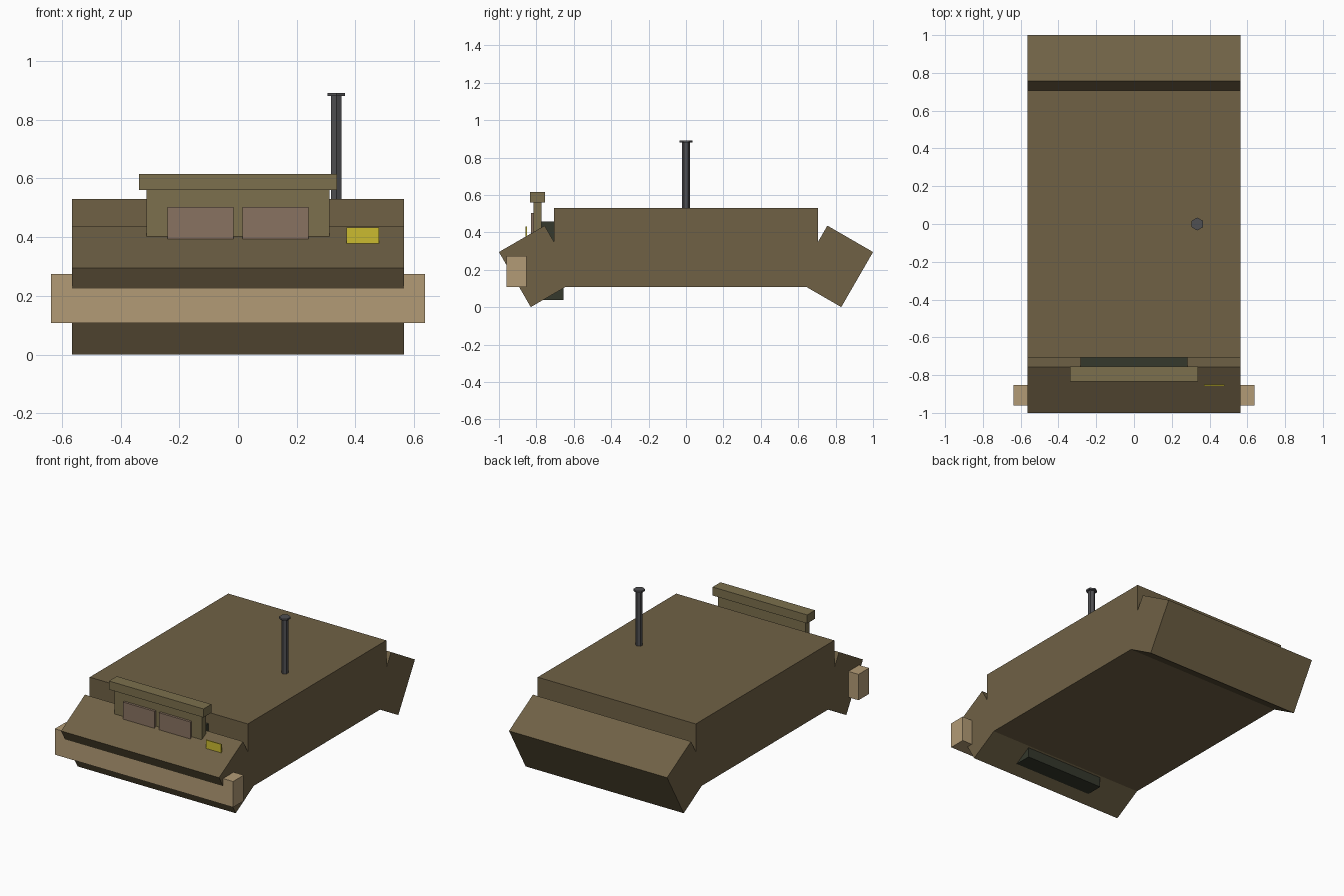
import bpy
from math import radians

if "Cube" in bpy.data.objects:
    bpy.data.objects.remove(bpy.data.objects["Cube"])


def material(name, rgb):
    m = bpy.data.materials.new(name)
    m.diffuse_color = (*rgb, 1)
    m.use_nodes = True
    m.node_tree.nodes["Principled BSDF"].inputs["Base Color"].default_value = m.diffuse_color
    return m


brown = material("brown", (0.16, 0.12, 0.06))
olive = material("olive", (0.20, 0.16, 0.075))
tan = material("tan", (0.45, 0.33, 0.18))
dark = material("dark", (0.035, 0.04, 0.025))
glass = material("glass", (0.25, 0.17, 0.12))
yellow = material("yellow", (0.60, 0.50, 0.03))
grey = material("grey", (0.08, 0.08, 0.085))


def box(name, x, y, z, mat, tilt=0):
    """Box given by its x, y and z ranges, optionally tilted about x."""
    bpy.ops.mesh.primitive_cube_add(
        size=1, location=[(a + b) / 2 for a, b in (x, y, z)])
    o = bpy.context.object
    o.name = name
    o.scale = [b - a for a, b in (x, y, z)]
    o.rotation_euler.x = radians(tilt)
    o.data.materials.append(mat)
    return o


def hex_rod(name, r, z0, z1):
    bpy.ops.mesh.primitive_cylinder_add(
        vertices=6, radius=r, depth=z1 - z0, location=(0.335, 0, (z0 + z1) / 2))
    o = bpy.context.object
    o.name = name
    o.data.materials.append(grey)


# Hull with a tilted block at each end
box("hull", (-0.565, 0.565), (-0.707, 0.707), (0.107, 0.53), brown)
for name, s in (("front_block", -1), ("rear_block", 1)):
    cy = s * 0.793
    box(name, (-0.565, 0.565), (cy - 0.141, cy + 0.141), (0.048, 0.388),
        brown, tilt=-30 * s)

# Dark insert passing through the front block
box("front_insert", (-0.283, 0.283), (-0.775, -0.655), (0.037, 0.457), dark)

# Windscreen frame, visor and panes
box("window_frame", (-0.312, 0.312), (-0.815, -0.773), (0.37, 0.56), olive)
box("visor", (-0.338, 0.338), (-0.835, -0.755), (0.56, 0.615), olive)
for name, s in (("left_pane", -1), ("right_pane", 1)):
    box(name, sorted((s * 0.016, s * 0.24)), (-0.83, -0.81), (0.37, 0.503), glass)

# Number plate
box("front_plate", (0.37, 0.48), (-0.857, -0.85), (0.36, 0.432), yellow)

# Bumper
box("bumper", (-0.637, 0.637), (-0.96, -0.852), (0.107, 0.274), tan)

# Exhaust stack
hex_rod("stack", 0.021, 0.52, 0.882)
hex_rod("stack_cap", 0.034, 0.88, 0.891)
